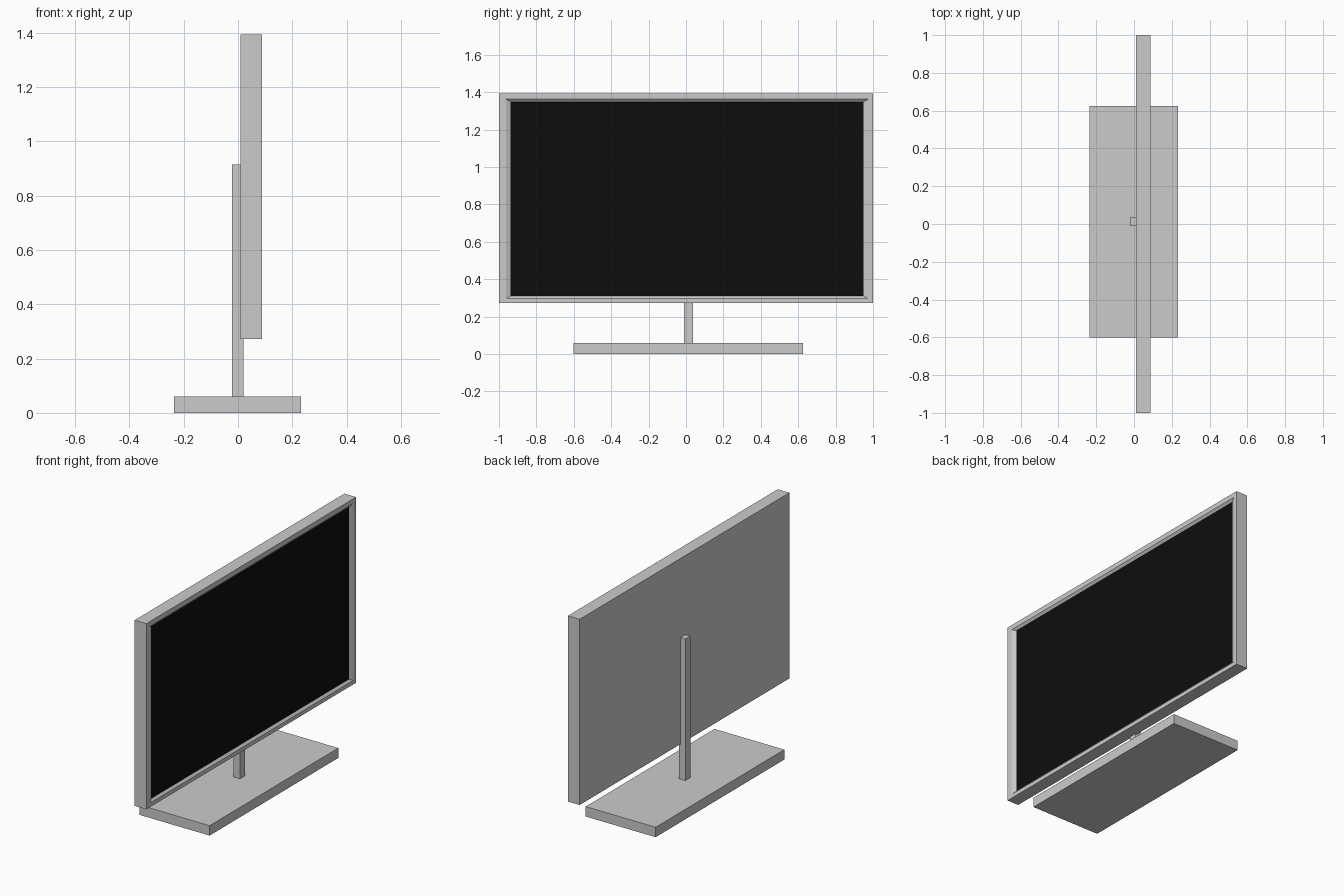
import bpy

if "Cube" in bpy.data.objects:
    bpy.data.objects.remove(bpy.data.objects["Cube"])


def make_object(name, verts, faces):
    mesh = bpy.data.meshes.new(name)
    mesh.from_pydata(verts, [], faces)
    obj = bpy.data.objects.new(name, mesh)
    bpy.context.collection.objects.link(obj)
    return obj


def ring(x, y0, y1, z0, z1):
    """Rectangle facing +x, counter-clockwise."""
    return [(x, y0, z0), (x, y1, z0), (x, y1, z1), (x, y0, z1)]


def bridge(count):
    """Quads joining consecutive four-point rings."""
    return [(4 * r + i, 4 * r + (i + 1) % 4, 4 * r + 4 + (i + 1) % 4, 4 * r + 4 + i)
            for r in range(count - 1) for i in range(4)]


def box(name, x, y, z):
    verts = ring(x[0], *y, *z) + ring(x[1], *y, *z)
    return make_object(name, verts, bridge(2) + [(3, 2, 1, 0), (4, 5, 6, 7)])


# Stand
box("base", (-0.235, 0.232), (-0.602, 0.625), (0, 0.06))
box("post", (-0.022, 0.02), (-0.01, 0.037), (0.06, 0.915))

# Housing: back, sides, front rim and sloped bezel
screen_ring = ring(0.076, -0.937, 0.949, 0.31, 1.349)
housing = (ring(0.01, -1, 1, 0.272, 1.393)
           + ring(0.088, -1, 1, 0.272, 1.393)
           + ring(0.088, -0.963, 0.975, 0.296, 1.363)
           + screen_ring)
make_object("housing", housing, bridge(4) + [(3, 2, 1, 0)])

# Recessed black screen
screen = make_object("screen", screen_ring, [(0, 1, 2, 3)])
black = bpy.data.materials.new("black")
black.diffuse_color = (0.004, 0.004, 0.004, 1)
black.use_nodes = True
black.node_tree.nodes["Principled BSDF"].inputs["Base Color"].default_value = black.diffuse_color
screen.data.materials.append(black)
